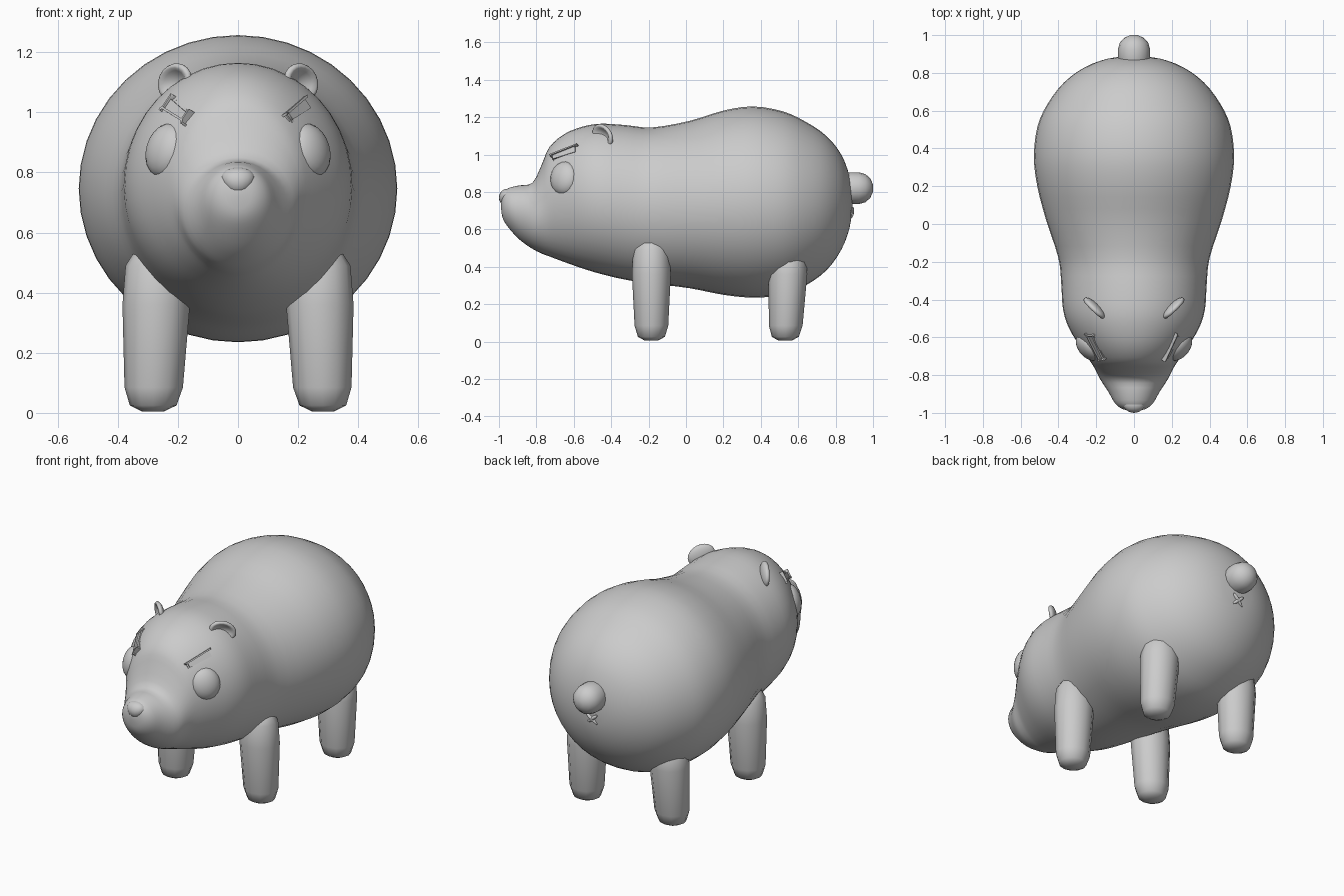
import bpy, bmesh, math
from mathutils import Vector, Matrix

cube = bpy.data.objects.get("Cube")
if cube:
    bpy.data.objects.remove(cube)

grey = bpy.data.materials.new("plain_grey")
grey.use_nodes = True
colour = (0.6, 0.6, 0.6, 1)
grey.diffuse_color = colour
grey.node_tree.nodes["Principled BSDF"].inputs["Base Color"].default_value = colour


def finish(name, bm, angle=60):
    bmesh.ops.recalc_face_normals(bm, faces=bm.faces)
    mesh = bpy.data.meshes.new(name)
    bm.to_mesh(mesh)
    bm.free()
    mesh.materials.append(grey)
    obj = bpy.data.objects.new(name, mesh)
    bpy.context.collection.objects.link(obj)
    bpy.context.view_layer.objects.active = obj
    for other in bpy.context.selected_objects:
        other.select_set(False)
    obj.select_set(True)
    bpy.ops.object.shade_smooth_by_angle(angle=math.radians(angle))
    return obj


def frame(centre, along, normal):
    """Matrix whose x runs along the part and z points out of it."""
    n = Vector(normal).normalized()
    a = Vector(along)
    a = (a - n * a.dot(n)).normalized()
    rot = Matrix((a, n.cross(a), n)).transposed().to_4x4()
    return Matrix.Translation(centre) @ rot


def loft(bm, rings):
    """Skin a list of vertex loops and close both ends."""
    loops = [[bm.verts.new(p) for p in ring] for ring in rings]
    count = len(loops[0])
    for a, b in zip(loops, loops[1:]):
        for i in range(count):
            j = (i + 1) % count
            bm.faces.new((a[i], a[j], b[j], b[i]))
    for end in (loops[0], loops[-1]):
        bm.faces.new(end)


def smooth_rows(rows, steps):
    """Catmull-Rom interpolation through profile rows."""
    pts = [Vector(r) for r in rows]
    pts = [2 * pts[0] - pts[1]] + pts + [2 * pts[-1] - pts[-2]]
    out = []
    for p0, p1, p2, p3 in zip(pts, pts[1:], pts[2:], pts[3:]):
        for k in range(steps):
            t = k / steps
            out.append(p1 + 0.5 * t * (p2 - p0 + t * (2 * p0 - 5 * p1 + 4 * p2 - p3
                       + t * (3 * (p1 - p2) + p3 - p0))))
    return out + [pts[-2]]


def ellipsoid(bm, matrix, size, u=20, v=12):
    return bmesh.ops.create_uvsphere(bm, u_segments=u, v_segments=v, radius=1,
                                     matrix=matrix @ Matrix.Diagonal((*size, 1)))["verts"]


# Body: one skin from snout to rump (y, bottom, top, half width)
profile = [
    (-0.99, 0.72, 0.74, 0.01), (-0.98, 0.66, 0.79, 0.06), (-0.95, 0.61, 0.82, 0.10),
    (-0.89, 0.545, 0.835, 0.135), (-0.82, 0.495, 0.85, 0.18), (-0.77, 0.47, 0.95, 0.205),
    (-0.73, 0.455, 1.04, 0.23), (-0.65, 0.425, 1.11, 0.285), (-0.55, 0.39, 1.15, 0.345),
    (-0.45, 0.36, 1.165, 0.376), (-0.32, 0.33, 1.157, 0.385), (-0.18, 0.31, 1.145, 0.40),
    (0.02, 0.285, 1.18, 0.465), (0.2, 0.25, 1.235, 0.512), (0.36, 0.235, 1.257, 0.53),
    (0.52, 0.25, 1.23, 0.51), (0.64, 0.30, 1.175, 0.455), (0.75, 0.38, 1.10, 0.37),
    (0.83, 0.49, 1.0, 0.26), (0.875, 0.61, 0.88, 0.14), (0.89, 0.73, 0.76, 0.015)]
body = bmesh.new()
rings = []
for y, low, high, half in (Vector(r)[:] for r in smooth_rows(profile, 3)):
    mid, rise = (low + high) / 2, (high - low) / 2
    angles = [math.tau * i / 40 for i in range(40)]
    rings.append([(half * math.cos(a), y, mid + rise * math.sin(a)) for a in angles])
loft(body, rings)
finish("body", body)

# Nose: rounded wedge, broader at the top
nose = bmesh.new()
for v in ellipsoid(nose, Matrix.Translation((0, -0.955, 0.77)), (0.055, 0.045, 0.047)):
    v.co.x *= 1 + 5 * (v.co.z - 0.77)
finish("nose", nose)

# Tail: rounded stub
tail = bmesh.new()
stub = [(0.84, 0.075), (0.88, 0.085), (0.925, 0.085), (0.96, 0.075), (0.985, 0.052), (1.0, 0.02)]
loft(tail, [[(r * math.cos(math.tau * i / 16), y, 0.82 + r * math.sin(math.tau * i / 16))
             for i in range(16)] for y, r in stub])
finish("tail", tail)

# Small raised cross below the tail
cross = bmesh.new()
for lean in (-1, 1):
    ellipsoid(cross, frame((0, 0.883, 0.688), (lean, 0, 0.9), (0, 1, -0.25)),
              (0.05, 0.011, 0.015), 10, 8)
finish("rear_cross", cross)

# Paired parts
for side, s in (("left", 1), ("right", -1)):
    # Legs: tapered posts with rounded feet (height, radius)
    for name, y, lean, top in (("front", -0.185, 0.0, 0.56), ("back", 0.53, 0.04, 0.5)):
        leg = bmesh.new()
        post = [(0.005, 0.035), (0.025, 0.072), (0.085, 0.09), (0.36, 0.104),
                (top - 0.07, 0.098), (top - 0.02, 0.07), (top, 0.03)]
        loft(leg, [[(s * (0.283 - 0.03 * z) + r * 1.08 * math.cos(math.tau * i / 12),
                     y + lean * z + r * math.sin(math.tau * i / 12), z)
                    for i in range(12)] for z, r in post])
        finish(f"{name}_{side}_leg", leg)

    # Eyes: bulging ovals
    eye = bmesh.new()
    ellipsoid(eye, frame((s * 0.238, -0.65, 0.872), (-s * 0.25, -0.1, 1), (s * 0.75, -0.62, 0.2)),
              (0.093, 0.085, 0.055))
    finish(f"{side}_eye", eye)

    # Brows: slanted bevelled bars, broader at the outer end
    brow = bmesh.new()
    place = frame((s * 0.192, -0.645, 1.0), (s * 0.075, 0.14, 0.055), (s * 0.7, -0.5, 0.45))
    bar = bmesh.ops.create_cube(brow, size=1)["verts"]
    for v in bar:
        v.co = place @ Vector((v.co.x * 0.155, v.co.y * (0.046 + 0.012 * v.co.x), v.co.z * 0.035))
    bmesh.ops.bevel(brow, geom=brow.edges[:], offset=0.008, segments=2, affect='EDGES')
    finish(f"{side}_brow", brow)

    # Ears: flat discs with a hollow front
    ear = bmesh.new()
    place = frame((s * 0.21, -0.445, 1.1), (s * 0.11, 0.11, -0.075), (s * 0.66, -0.72, -0.12))
    for v in ellipsoid(ear, Matrix(), (0.078, 0.06, 0.026), 20, 14):
        spread = (v.co.x / 0.078) ** 2 + (v.co.y / 0.06) ** 2
        if v.co.z > 0:
            v.co.z -= 0.04 * max(0, 1 - spread / 0.7)
        v.co = place @ v.co
    finish(f"{side}_ear", ear)
